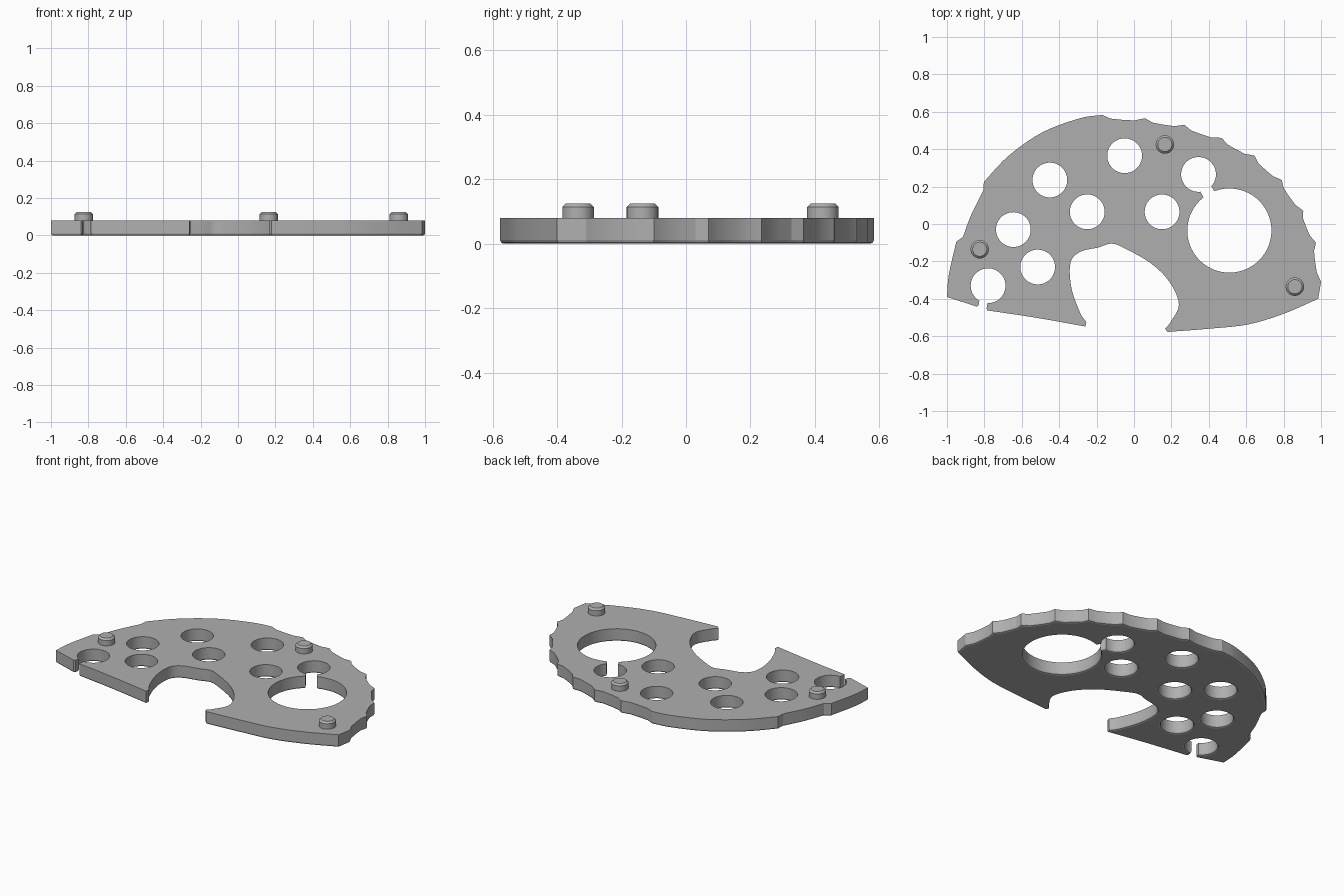
import bpy
import bmesh
from math import atan2
from mathutils import Vector, Matrix

if "Cube" in bpy.data.objects:
    bpy.data.objects.remove(bpy.data.objects["Cube"])

TOP = 0.08          # plate thickness
HOLE = 0.093        # radius of the small holes

grey = bpy.data.materials.new("satin grey")
grey.use_nodes = True
grey.diffuse_color = (0.43, 0.43, 0.43, 1)
grey.node_tree.nodes["Principled BSDF"].inputs["Base Color"].default_value = grey.diffuse_color


def make_object(name, bm):
    bmesh.ops.recalc_face_normals(bm, faces=bm.faces)
    mesh = bpy.data.meshes.new(name)
    bm.to_mesh(mesh)
    bm.free()
    mesh.materials.append(grey)
    obj = bpy.data.objects.new(name, mesh)
    bpy.context.collection.objects.link(obj)
    return obj


def smooth_path(points, steps=5):
    """Smooth curve through the points, sharp only at its two ends."""
    p = [Vector(q) for q in points]
    p = [p[0] * 2 - p[1]] + p + [p[-1] * 2 - p[-2]]
    path = []
    for a, b, c, d in zip(p, p[1:], p[2:], p[3:]):
        for i in range(steps):
            t = i / steps
            path.append(b + (c - a) * t / 2 + (a * 2 - b * 5 + c * 4 - d) * t * t / 2
                        + (b * 3 - a - c * 3 + d) * t ** 3 / 2)
    return path + [p[-2]]


def scallops(teeth, depth):
    """Shallow dips between neighbouring teeth of the rim."""
    path = []
    for a, b in zip(teeth, teeth[1:]):
        a, b = Vector(a), Vector(b)
        inward = Vector((b.y - a.y, a.x - b.x)).normalized() * depth
        path += [a, a.lerp(b, 0.2) + inward, a.lerp(b, 0.45) + inward * 1.1,
                 a.lerp(b, 0.75) + inward, a.lerp(b, 0.94) + inward * 0.2]
    return path + [Vector(teeth[-1])]


def cylinder(bm, x, y, radius, low, high):
    bmesh.ops.create_cone(bm, cap_ends=True, segments=56, radius1=radius, radius2=radius,
                          depth=high - low, matrix=Matrix.Translation((x, y, (low + high) / 2)))


# Outline sections, running clockwise from the lower left corner
left_end = smooth_path([(-1, -.39), (-.99, -.27), (-.95, -.095)], 4)
left_step = smooth_path([(-.915, -.07), (-.87, .05), (-.805, .18)], 4)
left_rim = smooth_path([(-.803, .225), (-.67, .365), (-.49, .49), (-.29, .565), (-.17, .583)])
notched_rim = scallops([(-.17, .583), (.06, .565), (.27, .53), (.47, .46), (.645, .365),
                        (.79, .235), (.905, .07), (.973, -.1), (1, -.31)], 0.016)
right_foot = smooth_path([(.985, -.4), (.8, -.48), (.61, -.537), (.4, -.56), (.18, -.577)])
arch = smooth_path([(.165, -.56), (.195, -.525), (.24, -.43), (.19, -.31), (.09, -.21),
                    (-.05, -.13), (-.12, -.105), (-.19, -.125), (-.29, -.15), (-.34, -.21),
                    (-.335, -.34), (-.29, -.47), (-.255, -.525)])
left_foot = smooth_path([(-.26, -.548), (-.53, -.5), (-.785, -.462)], 3)
left_lip = [(-.79, -.445), (-.825, -.43), (-.84, -.442)]

outline = []
for section in (left_end, left_step, left_rim, notched_rim, right_foot, arch, left_foot, left_lip):
    for point in section:
        point = Vector(point)
        if not outline or (point - outline[-1]).length > 0.002:
            outline.append(point)

bm = bmesh.new()
base = bm.faces.new([bm.verts.new((p.x, p.y, 0)) for p in outline])
extruded = bmesh.ops.extrude_face_region(bm, geom=[base])["geom"]
bmesh.ops.translate(bm, vec=(0, 0, TOP),
                    verts=[v for v in extruded if isinstance(v, bmesh.types.BMVert)])
plate = make_object("plate", bm)

# Round holes, and the two slots that open holes sideways
cutters = []
holes = [(-.45, .235), (-.05, .365), (-.25, .065), (.15, .065), (-.645, -.03),
         (-.515, -.23), (-.78, -.33), (.345, .265)]
for x, y, radius in [(x, y, HOLE) for x, y in holes] + [(.51, -.035, .225)]:
    bm = bmesh.new()
    cylinder(bm, x, y, radius, -0.1, 0.2)
    cutters.append(make_object("hole_cutter", bm))

for start, end, width in [((.36, .23), (.44, .09), .066), ((-.795, -.36), (-.823, -.52), .045)]:
    a, b = Vector(start), Vector(end)
    middle, along = (a + b) / 2, b - a
    bm = bmesh.new()
    bmesh.ops.create_cube(bm, size=1, matrix=Matrix.Translation((middle.x, middle.y, 0.05))
                          @ Matrix.Rotation(atan2(along.y, along.x), 4, "Z")
                          @ Matrix.Diagonal((along.length, width, 0.3, 1)))
    cutters.append(make_object("slot_cutter", bm))

for cutter in cutters:
    modifier = plate.modifiers.new("cut", "BOOLEAN")
    modifier.operation = "DIFFERENCE"
    modifier.solver = "EXACT"
    modifier.object = cutter

bpy.context.view_layer.update()
cut_plate = plate.evaluated_get(bpy.context.evaluated_depsgraph_get())
bm = bmesh.new()
bm.from_mesh(cut_plate.to_mesh())
cut_plate.to_mesh_clear()
plate.modifiers.clear()
for cutter in cutters:
    bpy.data.objects.remove(cutter)

# Rounded lower edge around the plate and every hole
bmesh.ops.remove_doubles(bm, verts=bm.verts, dist=0.0005)
bm.normal_update()
lower = [e for e in bm.edges if all(v.co.z < 0.001 for v in e.verts)
         and len(e.link_faces) == 2 and e.calc_face_angle() > 1]
bmesh.ops.bevel(bm, geom=lower, offset=0.011, segments=2, profile=0.5,
                affect="EDGES", clamp_overlap=False)
bm.to_mesh(plate.data)
bm.free()

# Locating pegs with chamfered tops
parts = [plate]
for name, x, y in [("left_peg", .86, -.335), ("back_peg", .165, .425), ("right_peg", -.825, -.135)]:
    bm = bmesh.new()
    cylinder(bm, x, y, 0.049, TOP - 0.02, 0.125)
    rim = [e for e in bm.edges if all(v.co.z > 0.12 for v in e.verts)]
    bmesh.ops.bevel(bm, geom=rim, offset=0.011, segments=1, affect="EDGES")
    parts.append(make_object(name, bm))

bpy.ops.object.select_all(action="DESELECT")
for part in parts:
    part.select_set(True)
bpy.context.view_layer.objects.active = plate
bpy.ops.object.shade_smooth_by_angle(angle=0.35)
